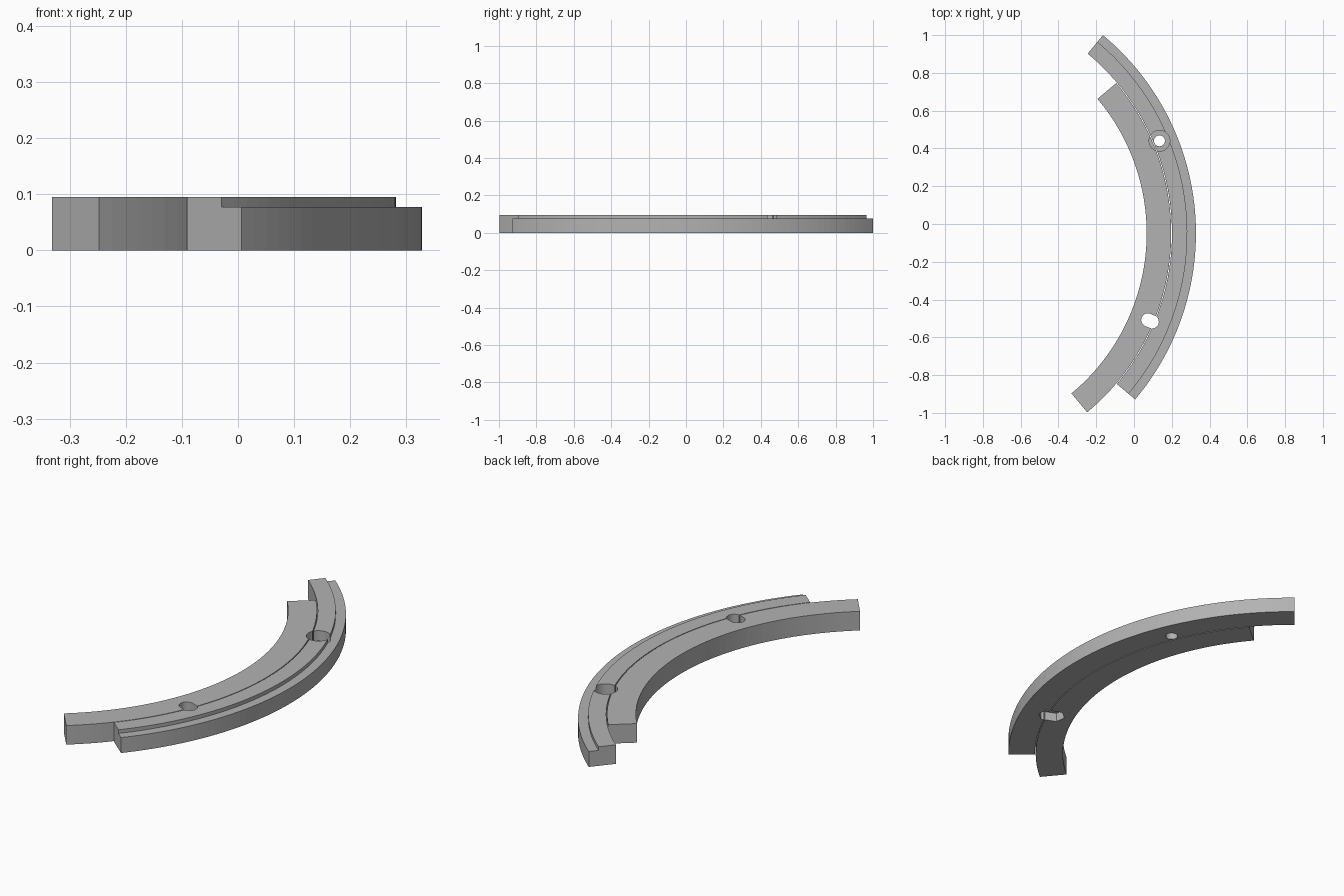
import bpy, bmesh
from math import cos, sin, radians, pi
from mathutils import Vector

if "Cube" in bpy.data.objects:
    bpy.data.objects.remove(bpy.data.objects["Cube"])

CENTRE = Vector((-1.035, -0.049, 0))   # centre of the arcs
HEIGHT, LEDGE = 0.095, 0.077
LONG, SHORT = 50.3, 40.2               # end angles of the two strips

grey = bpy.data.materials.new("plain grey")
grey.use_nodes = True
colour = (0.45, 0.45, 0.45, 1)
grey.diffuse_color = colour
grey.node_tree.nodes["Principled BSDF"].inputs["Base Color"].default_value = colour


def finish(name, bm):
    bmesh.ops.recalc_face_normals(bm, faces=bm.faces[:])
    mesh = bpy.data.meshes.new(name)
    bm.to_mesh(mesh)
    bm.free()
    mesh.materials.append(grey)
    obj = bpy.data.objects.new(name, mesh)
    bpy.context.collection.objects.link(obj)
    return obj


def polar(radius, degrees, z=0):
    a = radians(degrees)
    return CENTRE + Vector((radius * cos(a), radius * sin(a), z))


def arc_strip(name, profile, start, end, steps=60):
    """Sweep a closed (radius, z) profile around the arc centre."""
    bm = bmesh.new()
    rows = [[bm.verts.new(polar(r, start + (end - start) * i / steps, z)) for r, z in profile]
            for i in range(steps + 1)]
    n = len(profile)
    for a, b in zip(rows, rows[1:]):
        for j in range(n):
            k = (j + 1) % n
            bm.faces.new((a[j], a[k], b[k], b[j]))
    bm.faces.new(rows[0])
    bm.faces.new(rows[-1])
    return finish(name, bm)


def slot_cutter(name, radius, angle, size, stretch, sides, z0, z1):
    """Upright prism, stretched along the arc's radius."""
    bm = bmesh.new()
    turn = radians(angle)
    out = Vector((cos(turn), sin(turn), 0))
    for shift in {-stretch / 2, stretch / 2}:
        for i in range(sides):
            a = turn + 2 * pi * i / sides
            for z in (z0, z1):
                bm.verts.new(polar(radius, angle, z) + out * shift
                             + Vector((cos(a), sin(a), 0)) * size)
    bmesh.ops.convex_hull(bm, input=bm.verts[:])
    bmesh.ops.dissolve_limit(bm, angle_limit=radians(1), verts=bm.verts[:], edges=bm.edges[:])
    obj = finish(name, bm)
    obj.hide_render = True
    return obj


# Two overlapping strips, offset along the arc with a hairline gap
inner = arc_strip("inner_strip", [(1.102, 0), (1.232, 0), (1.232, HEIGHT), (1.102, HEIGHT)],
                  -LONG, SHORT)
outer = arc_strip("outer_stepped_strip",
                  [(1.236, 0), (1.363, 0), (1.363, LEDGE), (1.317, LEDGE),
                   (1.317, HEIGHT), (1.236, HEIGHT)], -SHORT, LONG)

# Counterbored screw hole, and an adjustment slot with a nut pocket beneath
cutters = [
    slot_cutter("screw_hole", 1.268, 22.7, 0.029, 0, 32, -0.1, 0.2),
    slot_cutter("screw_head_recess", 1.268, 22.7, 0.055, 0, 48, 0.045, 0.2),
    slot_cutter("adjustment_slot", 1.212, -22.5, 0.035, 0.025, 32, -0.1, 0.2),
    slot_cutter("nut_pocket", 1.212, -22.5, 0.052, 0.025, 6, -0.1, 0.045),
]
for strip in (inner, outer):
    bpy.context.view_layer.objects.active = strip
    for cutter in cutters:
        mod = strip.modifiers.new(cutter.name, "BOOLEAN")
        mod.operation, mod.solver, mod.object = "DIFFERENCE", "EXACT", cutter
        bpy.ops.object.modifier_apply(modifier=mod.name)
for cutter in cutters:
    bpy.data.objects.remove(cutter)
